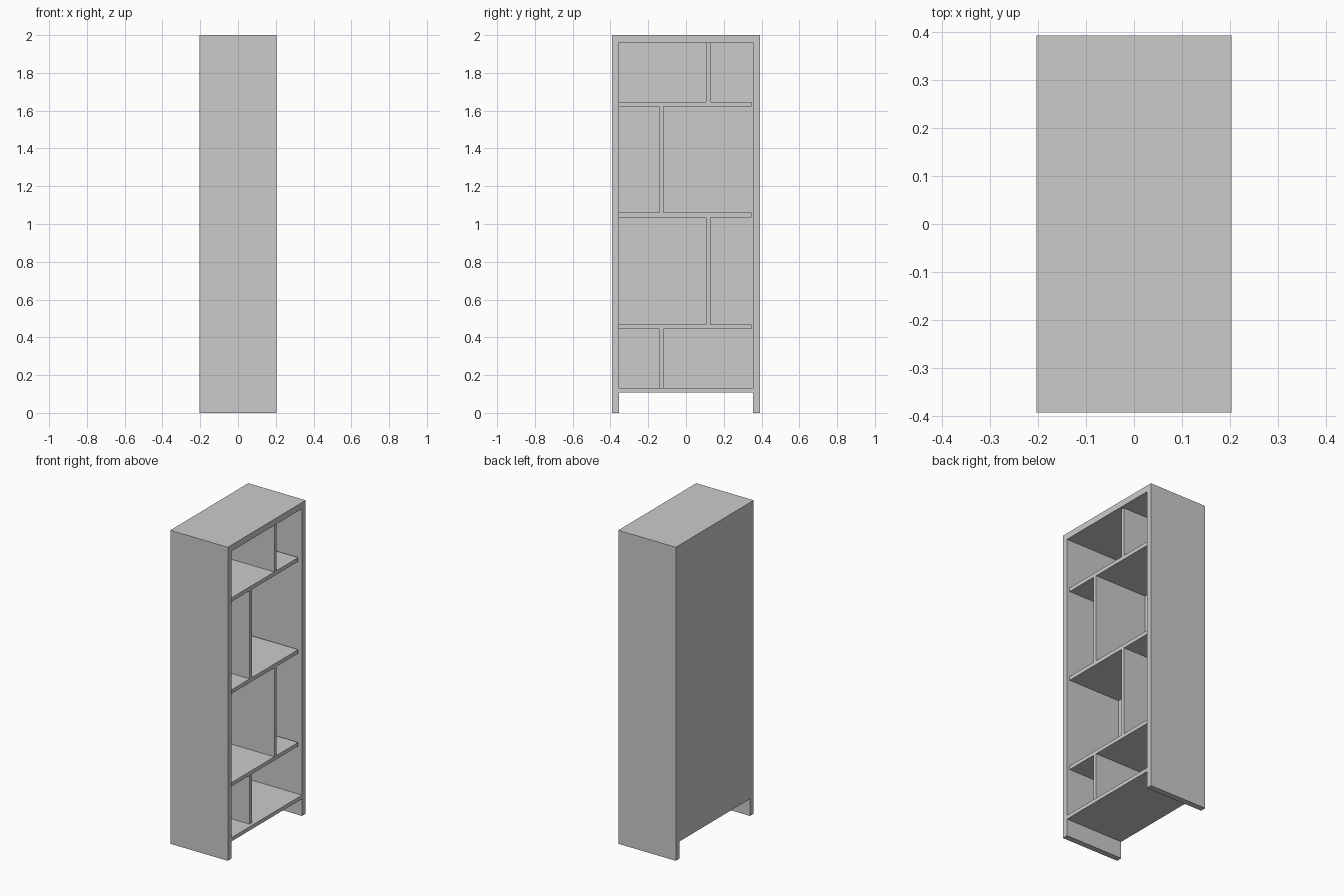
import bpy, bmesh

if "Cube" in bpy.data.objects:
    bpy.data.objects.remove(bpy.data.objects["Cube"])

X = 0.203          # half depth (open face is +x)
Y = 0.393          # half width
YI = 0.356         # inner face of the side walls
H = 2.0
BACK = 0.02        # back panel thickness
RECESS = 0.02      # shelves sit behind the front edge


def finish(bm, name):
    bmesh.ops.recalc_face_normals(bm, faces=bm.faces)
    mesh = bpy.data.meshes.new(name)
    bm.to_mesh(mesh)
    bm.free()
    obj = bpy.data.objects.new(name, mesh)
    bpy.context.collection.objects.link(obj)
    return obj


def prism(name, profile, x0, x1):
    """Extrude a (y, z) outline from x0 to x1."""
    bm = bmesh.new()
    face = bm.faces.new([bm.verts.new((x0, y, z)) for y, z in profile])
    ext = bmesh.ops.extrude_face_region(bm, geom=[face])
    verts = [v for v in ext["geom"] if isinstance(v, bmesh.types.BMVert)]
    bmesh.ops.translate(bm, verts=verts, vec=(x1 - x0, 0, 0))
    return finish(bm, name)


def board(name, x0, x1, y0, y1, z0, z1):
    return prism(name, [(y0, z0), (y1, z0), (y1, z1), (y0, z1)], x0, x1)


# Outer frame: two sides reaching the floor, joined by the top
prism("outer_frame", [(-Y, 0), (-YI, 0), (-YI, 1.96), (YI, 1.96),
                      (YI, 0), (Y, 0), (Y, H), (-Y, H)], -X, X)

# Bottom board and back panel between the sides
board("bottom_board", -X, X, -YI, YI, 0.109, 0.133)
board("back_panel", -X, -X + BACK, -YI, YI, 0.133, 1.96)

# Shelves, leaving a slight gap at the right wall
shelves = [(0.444, 0.468), (1.035, 1.060), (1.622, 1.647)]
for i, (z0, z1) in enumerate(shelves):
    board(f"shelf_{i + 1}", -X + BACK, X - RECESS, -0.356, 0.346, z0, z1)

# Dividers alternating left and right in each tier
floors = [0.133] + [s[1] for s in shelves]
ceilings = [s[0] for s in shelves] + [1.96]
for i, (z0, z1) in enumerate(zip(floors, ceilings)):
    y = -0.131 if i % 2 == 0 else 0.117
    board(f"divider_{i + 1}", -X + BACK, X - RECESS, y - 0.012, y + 0.012, z0, z1)
